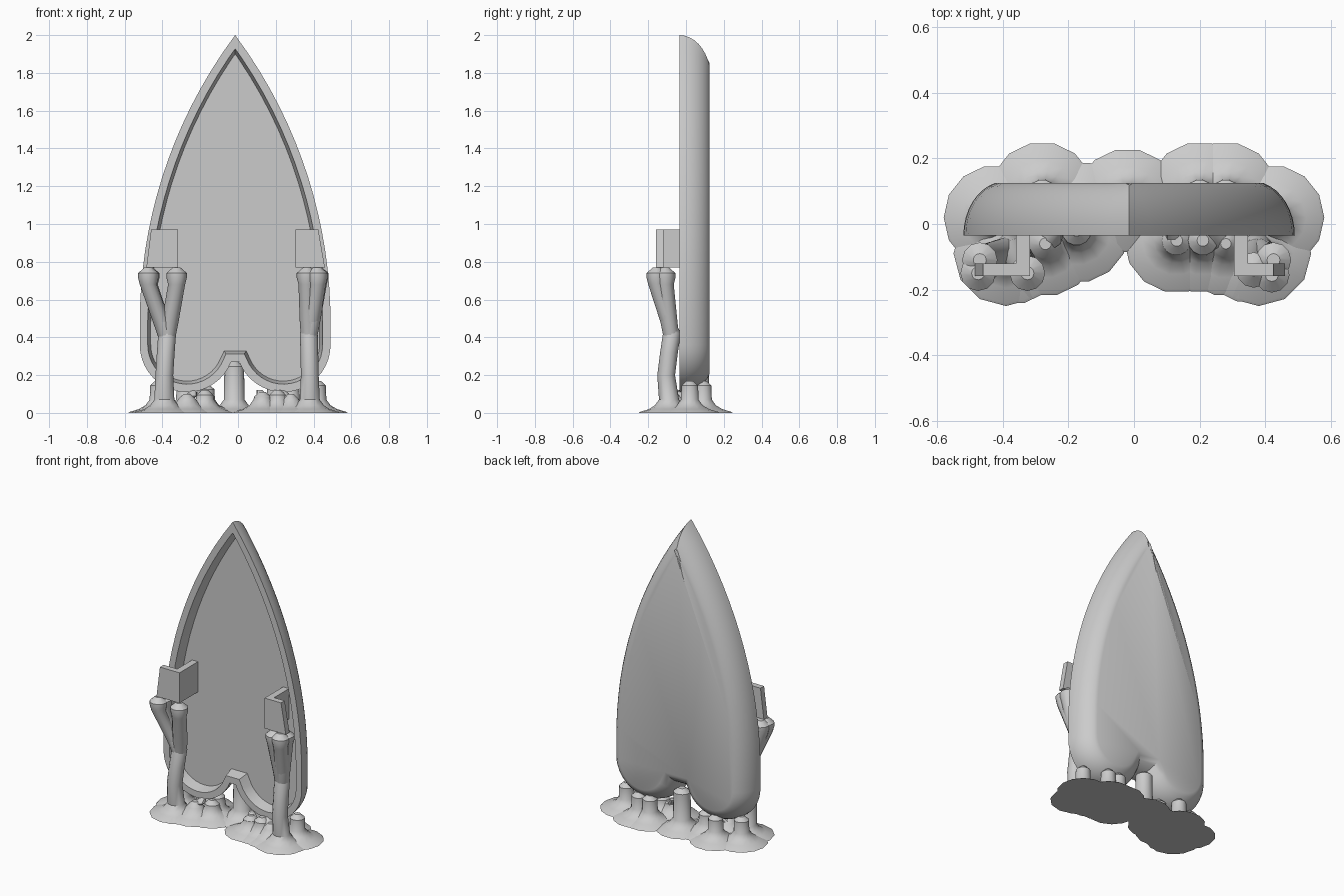
import bpy
import bmesh
from math import sin, cos, pi, radians, sqrt
from mathutils import Vector

cube = bpy.data.objects.get("Cube")
if cube:
    bpy.data.objects.remove(cube, do_unlink=True)

grey = bpy.data.materials.new("plain grey")
grey.use_nodes = True
grey.diffuse_color = (0.6, 0.6, 0.6, 1)
grey.node_tree.nodes["Principled BSDF"].inputs["Base Color"].default_value = grey.diffuse_color


def loft(name, loops, angle=35):
    """Skin a list of equal-length point loops and cap both ends."""
    bm = bmesh.new()
    rings = [[bm.verts.new(p) for p in loop] for loop in loops]
    n = len(rings[0])
    for a, b in zip(rings, rings[1:]):
        for i in range(n):
            j = (i + 1) % n
            bm.faces.new((a[i], a[j], b[j], b[i]))
    bm.faces.new(rings[0][::-1])
    bm.faces.new(rings[-1])
    bmesh.ops.recalc_face_normals(bm, faces=bm.faces)
    mesh = bpy.data.meshes.new(name)
    bm.to_mesh(mesh)
    bm.free()
    mesh.materials.append(grey)
    mesh.shade_smooth()
    mesh.set_sharp_from_angle(angle=radians(angle))
    obj = bpy.data.objects.new(name, mesh)
    bpy.context.collection.objects.link(obj)
    return obj


def tube(name, rings, sides=14):
    """Stack of horizontal circles given as (x, y, z, radius)."""
    turn = [2 * pi * i / sides for i in range(sides)]
    return loft(name, [[(x + r * cos(t), y + r * sin(t), z) for t in turn]
                       for x, y, z, r in rings])


def prism(name, outline, y0, y1):
    return loft(name, [[(x, y, z) for x, z in outline] for y in (y0, y1)])


# Shield outline: pointed arch above, two round lobes and a notch below
MID, HALF, SPRING, LOBE = -0.015, 0.505, 0.48, 0.25
rise = 2 - SPRING
radius = (rise ** 2 + HALF ** 2) / (2 * HALF)
half = []
for i in range(1, 17):
    dz = rise * (1 - i / 16)
    half.append((HALF - radius + sqrt(radius ** 2 - dz ** 2), SPRING + dz))
for i in range(19):
    t = radians(-201 + 42) * i / 18
    half.append((HALF - LOBE + LOBE * cos(t), 0.36 + LOBE * sin(t)))
outline = [Vector((0, 2))] + [Vector(p) for p in half]
outline += [Vector((-x, z)) for x, z in reversed(half)]


def inset(points, d):
    """Move every edge of a clockwise outline inward by d."""
    result = []
    n = len(points)
    for i, p in enumerate(points):
        a = (p - points[i - 1]).normalized()
        b = (points[(i + 1) % n] - p).normalized()
        na, nb = Vector((a.y, -a.x)), Vector((b.y, -b.x))
        result.append(p + (na + nb) * d / (1 + na.dot(nb)))
    return result


# Shield: recessed front panel, flat rim and rounded back edge
FRONT, DEPTH = -0.035, 0.16
sections = [(0.058, 0.035), (0.042, FRONT)]
for i in range(9):
    t = radians(75) * i / 8
    sections.append((0.13 * (1 - cos(t)), FRONT + DEPTH * sin(t) / sin(radians(75))))
loft("shield", [[(MID + p.x, y, p.y) for p in inset(outline, d)] for d, y in sections])

# Flared feet with short stems and pointed caps: x, y, stem radius, top height
feet = [
    (-0.42, 0.02, 0.045, 0.17), (0.42, 0.02, 0.045, 0.17),
    (-0.28, 0.09, 0.045, 0.17), (0.28, 0.09, 0.045, 0.17),
    (0.20, 0.09, 0.045, 0.17), (-0.17, 0.03, 0.045, 0.15),
    (-0.02, 0.07, 0.052, 0.27), (-0.175, -0.02, 0.045, 0.12),
    (-0.27, -0.06, 0.045, 0.10), (0.13, -0.05, 0.045, 0.11),
    (0.21, -0.05, 0.045, 0.12), (0.28, -0.06, 0.04, 0.10),
]


def flare(x, y, r):
    return [(x, y, 0, 0.16), (x, y, 0.006, 0.152), (x, y, 0.02, 0.105),
            (x, y, 0.04, r + 0.025), (x, y, 0.07, r + 0.003)]


for k, (x, y, r, top) in enumerate(feet):
    stem = [(x, y, top - 0.025, r), (x, y, top, r * 0.4)]
    tube(f"foot_{k + 1}", flare(x, y, r) + stem)

# Slanting twigs rising from the feet into the lobes
for k, (x, lean) in enumerate([(-0.25, -0.08), (0.13, 0.08), (0.25, 0.07)]):
    tube(f"twig_{k + 1}", [(x + lean, -0.07, 0.02, 0.035), (x, -0.04, 0.09, 0.033),
                           (x - lean * 0.2, -0.02, 0.12, 0.015)], 10)

# Forked side supports: base x, fork x, branch heads
trees = {
    "right": (-0.39, -0.375, [(-0.475, -0.15), (-0.47, -0.11), (-0.325, -0.15)]),
    "left": (0.38, 0.375, [(0.365, -0.14), (0.42, -0.155), (0.425, -0.11)]),
}
for side, (bx, fx, heads) in trees.items():
    tube(f"{side}_trunk", flare(bx, -0.09, 0.05) + [
        (bx, -0.105, 0.2, 0.047), ((bx + fx) / 2, -0.09, 0.32, 0.047),
        (fx, -0.075, 0.42, 0.047), (fx, -0.08, 0.47, 0.03)], 12)
    for k, (hx, hy) in enumerate(heads):
        tube(f"{side}_branch_{k + 1}", [
            (fx, -0.075, 0.38, 0.04), (fx + (hx - fx) * 0.3, -0.09, 0.48, 0.045),
            (hx, hy, 0.68, 0.045), (hx, hy, 0.715, 0.054),
            (hx, hy, 0.74, 0.054), (hx, hy, 0.77, 0.02)], 12)

# Corner brackets: a front plate and a web reaching back to the shield
LOW, HIGH = 0.77, 0.97
brackets = {"right": (-0.317, -0.36, -0.46, -0.485), "left": (0.305, 0.348, 0.425, 0.46)}
for side, (inner, web, top, bottom) in brackets.items():
    prism(f"{side}_bracket_plate",
          [(inner, LOW), (inner, HIGH), (top, HIGH), (bottom, LOW)], -0.158, -0.12)
    prism(f"{side}_bracket_web",
          [(inner, LOW), (inner, HIGH), (web, HIGH), (web, LOW)], -0.121, 0.04)

# Low front mounds that widen the base
for k, (x, y) in enumerate([(-0.37, -0.085), (0.35, -0.08), (-0.15, 0.02)]):
    tube(f"mound_{k + 1}", [(x, y, 0, 0.16), (x, y, 0.006, 0.15),
                            (x, y, 0.02, 0.1), (x, y, 0.04, 0.05)])
